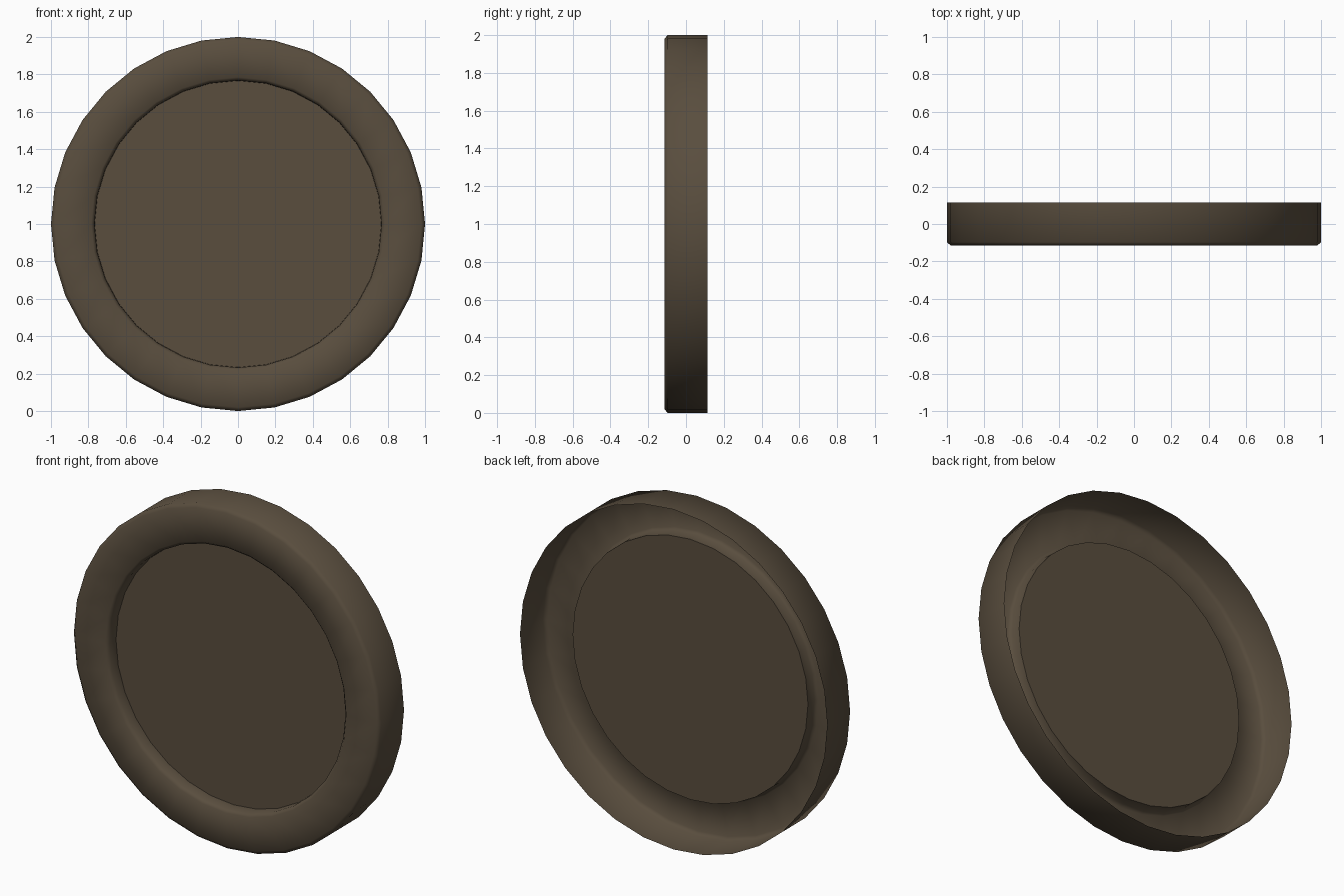
import bpy, bmesh, math

if "Cube" in bpy.data.objects:
    bpy.data.objects.remove(bpy.data.objects["Cube"])

SIDES = 32
mat = bpy.data.materials.new("dark_brown")
mat.diffuse_color = (0.10, 0.075, 0.048, 1)
mat.use_nodes = True
mat.node_tree.nodes["Principled BSDF"].inputs["Base Color"].default_value = mat.diffuse_color


def ring_points(bm, r, y):
    return [bm.verts.new((r * math.cos(2 * math.pi * i / SIDES), y,
                          1 + r * math.sin(2 * math.pi * i / SIDES)))
            for i in range(SIDES)]


def finish(name, bm, smooth):
    me = bpy.data.meshes.new(name)
    for f in bm.faces:
        f.smooth = smooth
    bm.to_mesh(me)
    bm.free()
    me.materials.append(mat)
    ob = bpy.data.objects.new(name, me)
    bpy.context.collection.objects.link(ob)


# Rim: a thin shell, rounded at the front and open (hollow) at the back
profile = [(0.766, -0.04), (0.768, -0.097), (0.785, -0.115),
           (0.98, -0.115), (1.0, -0.097), (1.0, 0.115)]
bm = bmesh.new()
loops = [ring_points(bm, r, y) for r, y in profile]
for a, b in zip(loops, loops[1:]):
    for i in range(SIDES):
        j = (i + 1) % SIDES
        bm.faces.new((a[i], a[j], b[j], b[i]))
finish("rim_shell", bm, True)

# Flat centre disc, recessed inside the rim and facing the front
bm = bmesh.new()
bm.faces.new(ring_points(bm, 0.766, -0.04))
finish("centre_disc", bm, False)
